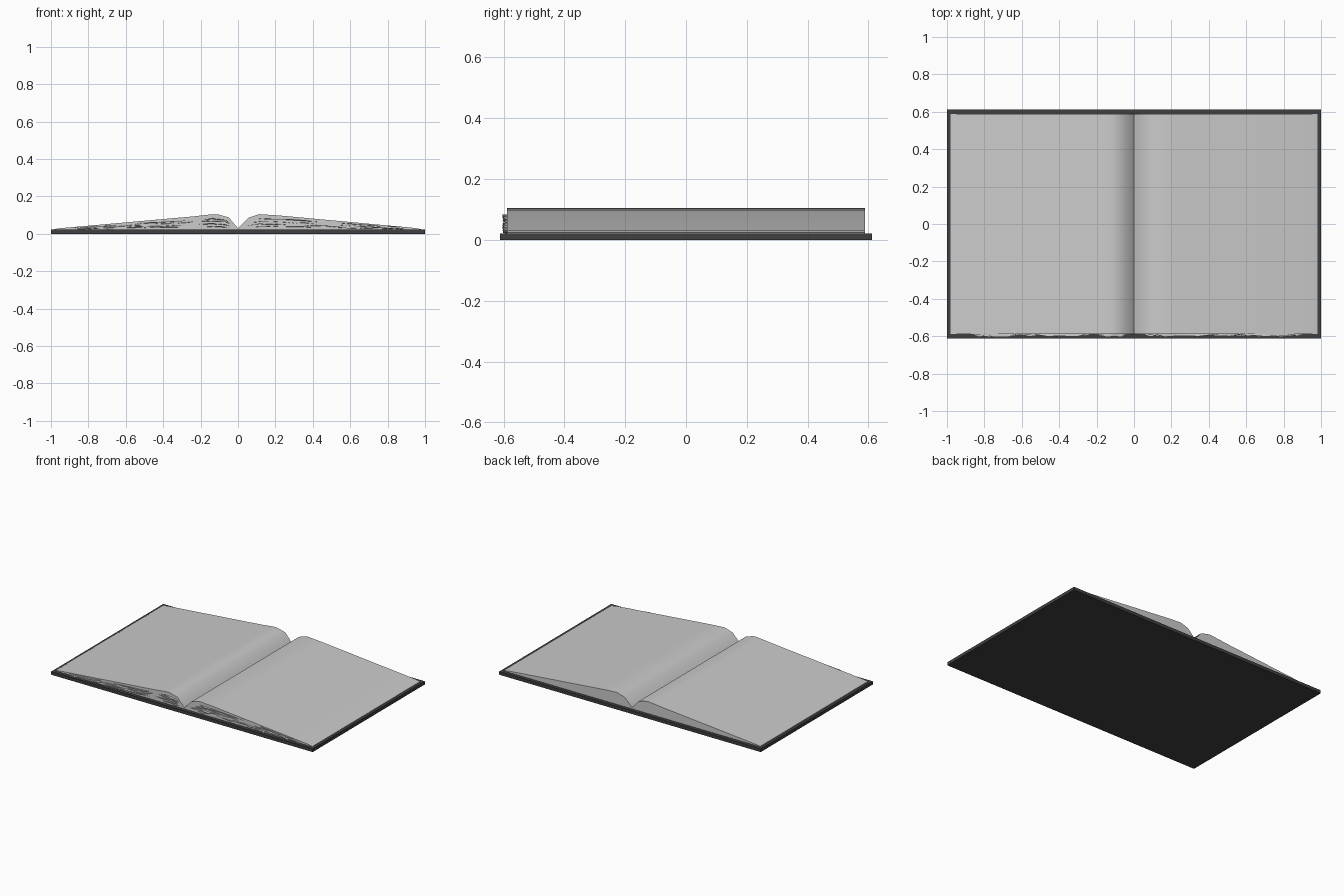
import bpy, bmesh, random
from mathutils import Vector

if "Cube" in bpy.data.objects:
    bpy.data.objects.remove(bpy.data.objects["Cube"])

random.seed(4)
COVER_TOP = 0.022
PAGE_Y = 0.588

# page-block top outline, from left fore-edge across the gutter to the right
LEFT = [(-0.98, 0.026), (-0.95, 0.03), (-0.24, 0.093), (-0.16, 0.102),
        (-0.125, 0.105), (-0.10, 0.102), (-0.05, 0.088), (0.0, 0.03)]
RIGHT = [(0.0, 0.03), (0.055, 0.086), (0.115, 0.105), (0.22, 0.098),
         (0.95, 0.031), (0.98, 0.024)]


def make_object(name, bm):
    bmesh.ops.recalc_face_normals(bm, faces=bm.faces)
    mesh = bpy.data.meshes.new(name)
    bm.to_mesh(mesh)
    bm.free()
    obj = bpy.data.objects.new(name, mesh)
    bpy.context.collection.objects.link(obj)
    return obj


def smooth(obj):
    bpy.ops.object.select_all(action='DESELECT')
    obj.select_set(True)
    bpy.context.view_layer.objects.active = obj
    bpy.ops.object.shade_smooth_by_angle(angle=0.7)


def height(outline, x):
    for (x0, z0), (x1, z1) in zip(outline, outline[1:]):
        if x0 <= x <= x1:
            return z0 + (z1 - z0) * (x - x0) / (x1 - x0)
    return COVER_TOP


# page block: the outline extruded along y
def page_block(name, outline):
    bm = bmesh.new()
    pts = outline + [(outline[-1][0], COVER_TOP - 0.002), (outline[0][0], COVER_TOP - 0.002)]
    face = bm.faces.new([bm.verts.new((x, -PAGE_Y, z)) for x, z in pts])
    ext = bmesh.ops.extrude_face_region(bm, geom=[face])
    moved = [v for v in ext['geom'] if isinstance(v, bmesh.types.BMVert)]
    bmesh.ops.translate(bm, verts=moved, vec=Vector((0, 2 * PAGE_Y, 0)))
    smooth(make_object(name, bm))


# loose sheets: thin ragged strips poking out of the front edge
def ragged_sheets(name, outline, x_min, x_max):
    bm = bmesh.new()
    for level in (0.2, 0.38, 0.56, 0.72):
        x = x_min + random.uniform(0, 0.08)
        while x < x_max - 0.1:
            end = min(x + random.uniform(0.2, 0.4), x_max)
            n = 6
            prev = None
            for i in range(n + 1):
                px = x + (end - x) * i / n
                pz = COVER_TOP + level * max(height(outline, px) - COVER_TOP, 0)
                tip = 0 if i in (0, n) else random.uniform(0.004, 0.016)
                row = [bm.verts.new((px, -PAGE_Y + 0.004, pz)),
                       bm.verts.new((px, -PAGE_Y - tip, pz + random.uniform(-0.004, 0.004)))]
                if prev:
                    bm.faces.new((prev[0], row[0], row[1], prev[1]))
                prev = row
            x = end + random.uniform(0.02, 0.1)
    obj = make_object(name, bm)
    thick = obj.modifiers.new("thickness", 'SOLIDIFY')
    thick.thickness = 0.002


# cover board
bm = bmesh.new()
bmesh.ops.create_cube(bm, size=1)
bmesh.ops.scale(bm, verts=bm.verts, vec=(2, 1.224, COVER_TOP))
bmesh.ops.translate(bm, verts=bm.verts, vec=(0, 0, COVER_TOP / 2))
cover = make_object("cover", bm)
dark = bpy.data.materials.new("dark_cover")
dark.diffuse_color = (0.05, 0.05, 0.05, 1)
dark.use_nodes = True
dark.node_tree.nodes["Principled BSDF"].inputs["Base Color"].default_value = dark.diffuse_color
cover.data.materials.append(dark)

# both halves of the open book
page_block("left_pages", LEFT)
page_block("right_pages", RIGHT)
ragged_sheets("left_loose_sheets", LEFT, -0.9, -0.04)
ragged_sheets("right_loose_sheets", RIGHT, 0.04, 0.9)
